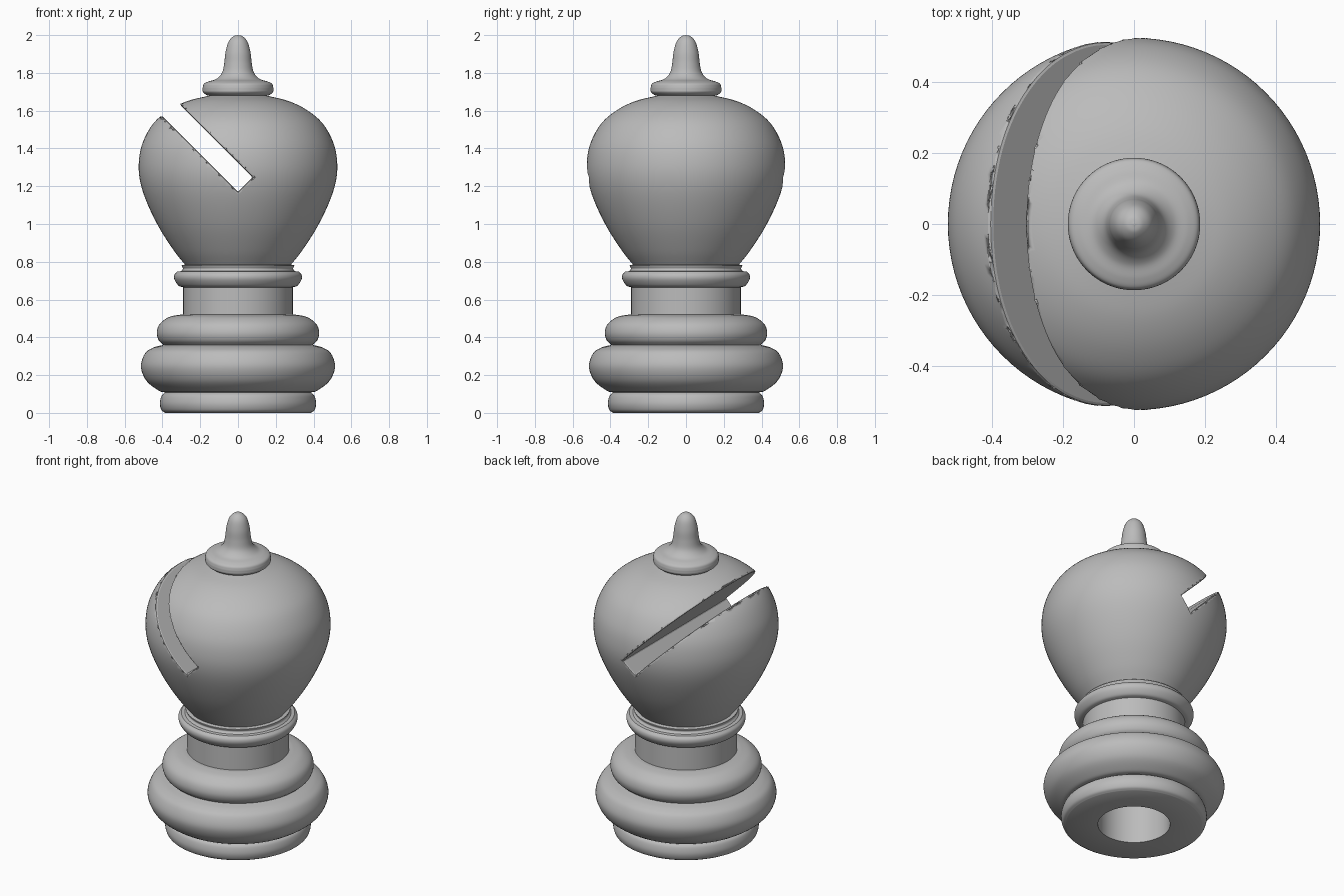
import bpy
import bmesh
import math
from mathutils import Vector, Matrix

cube = bpy.data.objects.get("Cube")
if cube:
    bpy.data.objects.remove(cube, do_unlink=True)

grey = bpy.data.materials.new("warm_grey")
grey.use_nodes = True
colour = (0.5, 0.5, 0.5, 1)
grey.diffuse_color = colour
grey.node_tree.nodes["Principled BSDF"].inputs["Base Color"].default_value = colour


def smooth_curve(points, steps=6):
    """Catmull-Rom curve through (radius, height) points."""
    p = [Vector(q) for q in points]
    p = [2 * p[0] - p[1]] + p + [2 * p[-1] - p[-2]]
    out = []
    for a, b, c, d in zip(p, p[1:], p[2:], p[3:]):
        for i in range(steps):
            t = i / steps
            out.append(0.5 * (2 * b + (c - a) * t + (2 * a - 5 * b + 4 * c - d) * t**2
                              + (3 * b - a - 3 * c + d) * t**3))
    return out + [p[-2]]


def finish(name, bm):
    mesh = bpy.data.meshes.new(name)
    bm.to_mesh(mesh)
    bm.free()
    mesh.materials.append(grey)
    obj = bpy.data.objects.new(name, mesh)
    bpy.context.collection.objects.link(obj)
    return obj


def shade(obj, degrees=35):
    bpy.ops.object.select_all(action="DESELECT")
    obj.select_set(True)
    bpy.context.view_layer.objects.active = obj
    bpy.ops.object.shade_smooth_by_angle(angle=math.radians(degrees))


def lathe(name, profile, sides=96):
    """Spin a profile about the z axis."""
    bm = bmesh.new()
    verts = [bm.verts.new((max(r, 0), 0, z)) for r, z in profile]
    edges = [bm.edges.new(pair) for pair in zip(verts, verts[1:])]
    bmesh.ops.spin(bm, geom=verts + edges, cent=(0, 0, 0), axis=(0, 0, 1),
                   angle=math.tau, steps=sides, use_merge=True)
    bmesh.ops.remove_doubles(bm, verts=bm.verts, dist=0.0002)
    bmesh.ops.recalc_face_normals(bm, faces=bm.faces)
    obj = finish(name, bm)
    shade(obj)
    return obj


# Foot ring with the round socket in its underside
foot = smooth_curve([(0.385, 0), (0.405, 0.015), (0.414, 0.05), (0.405, 0.09), (0.385, 0.108)])
lathe("foot_ring", [(0, 0.5), (0.205, 0.5), (0.205, 0)] + foot)

# Two stacked base mouldings
lathe("lower_moulding", smooth_curve([
    (0.385, 0.108), (0.42, 0.118), (0.485, 0.17), (0.514, 0.245),
    (0.492, 0.315), (0.45, 0.345), (0.395, 0.36)]))
lathe("upper_moulding", smooth_curve([
    (0.395, 0.36), (0.42, 0.385), (0.43, 0.425), (0.415, 0.47),
    (0.37, 0.505), (0.32, 0.518), (0.29, 0.52)]))

# Straight neck and its collar
lathe("neck", [(0.29, 0.52), (0.29, 0.665)])
lathe("collar", smooth_curve([
    (0.29, 0.665), (0.315, 0.674), (0.336, 0.705), (0.337, 0.73), (0.322, 0.748)])
    + smooth_curve([(0.302, 0.75), (0.292, 0.763), (0.298, 0.78), (0.28, 0.785)]))

# Rounded head
dome = smooth_curve([
    (0.275, 0.778), (0.34, 0.86), (0.42, 0.985), (0.485, 1.12), (0.519, 1.23),
    (0.525, 1.33), (0.505, 1.43), (0.45, 1.53), (0.37, 1.6),
    (0.27, 1.65), (0.15, 1.68)])
head = lathe("head", [(0, 0.778)] + dome + [(0, 1.68)])

# Slanted slot cut through the head
bm = bmesh.new()
bmesh.ops.create_cube(bm, size=1)
bmesh.ops.translate(bm, verts=bm.verts, vec=(-0.5, 0, 0.5))
bmesh.ops.scale(bm, verts=bm.verts, vec=(1, 2, 0.11))
bmesh.ops.rotate(bm, verts=bm.verts, cent=(0, 0, 0),
                 matrix=Matrix.Rotation(math.radians(45), 3, "Y"))
bmesh.ops.translate(bm, verts=bm.verts, vec=(0, 0, 1.17))
cutter = finish("slot_cutter", bm)
cutter.hide_render = True
cutter.hide_set(True)
cut = head.modifiers.new("slot", "BOOLEAN")
cut.operation = "DIFFERENCE"
cut.solver = "EXACT"
cut.object = cutter

# Softened slot lips
lip = head.modifiers.new("lip", "BEVEL")
lip.width = 0.01
lip.segments = 2
lip.limit_method = "ANGLE"
lip.angle_limit = math.radians(40)
lip.use_clamp_overlap = False

# Finial ring and knob
lathe("finial", smooth_curve([(0.145, 1.678), (0.165, 1.682), (0.185, 1.698), (0.187, 1.715)])
      + smooth_curve([(0.187, 1.722), (0.18, 1.742), (0.155, 1.755), (0.115, 1.768),
                      (0.085, 1.8), (0.073, 1.85), (0.066, 1.91), (0.05, 1.965),
                      (0.025, 1.993), (0, 2)]))
